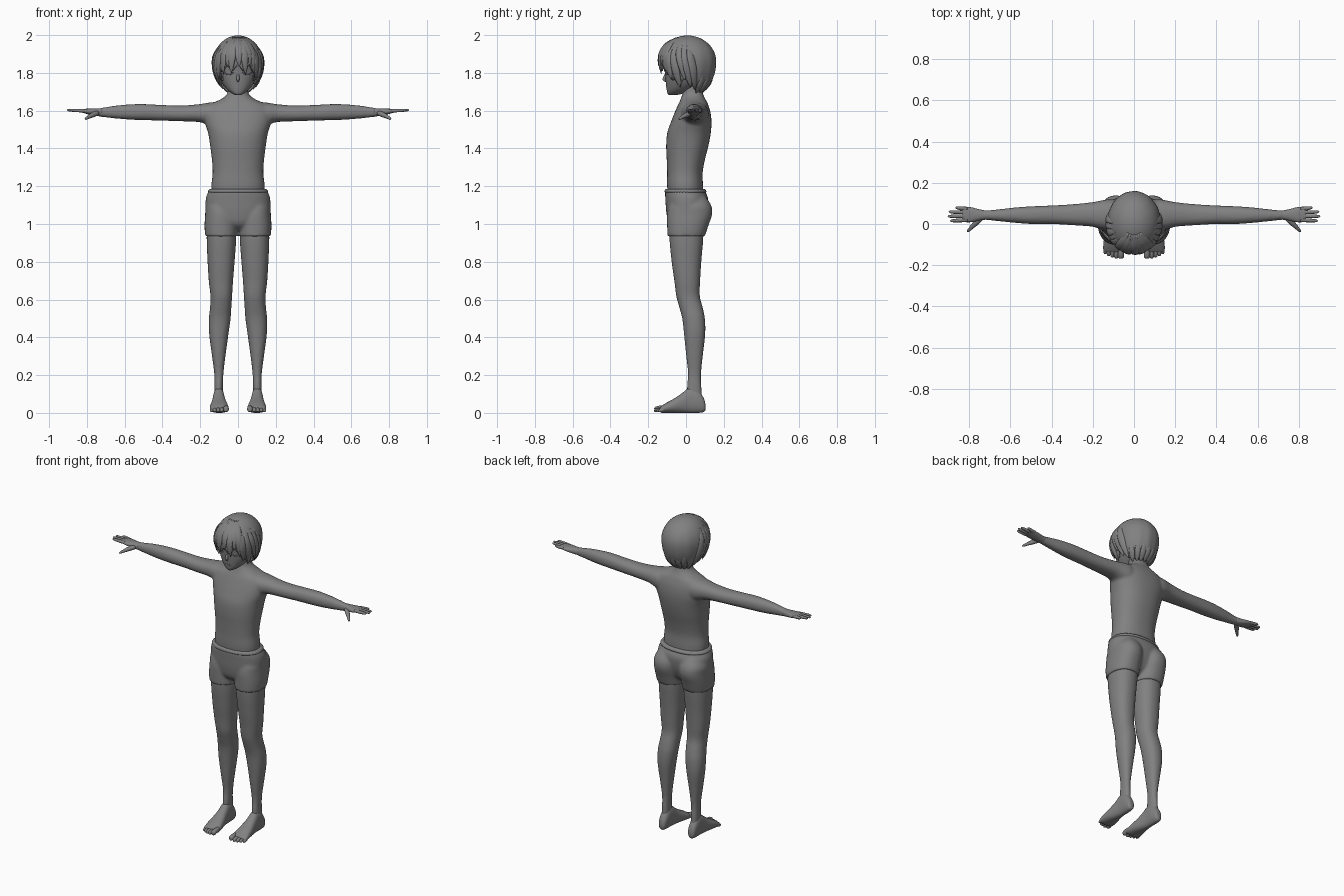
import bpy, bmesh, math, random
from mathutils import Vector

if "Cube" in bpy.data.objects:
    bpy.data.objects.remove(bpy.data.objects["Cube"])

random.seed(4)
grey = bpy.data.materials.new("plain grey")
grey.diffuse_color = (0.22, 0.22, 0.22, 1)
grey.use_nodes = True
grey.node_tree.nodes["Principled BSDF"].inputs["Base Color"].default_value = grey.diffuse_color


def finish(bm, name, voxel=0, smooth=4):
    """Turn a bmesh into a smooth-shaded object, optionally fused by voxels."""
    bmesh.ops.recalc_face_normals(bm, faces=bm.faces)
    me = bpy.data.meshes.new(name)
    bm.to_mesh(me)
    bm.free()
    me.materials.append(grey)
    for p in me.polygons:
        p.use_smooth = True
    ob = bpy.data.objects.new(name, me)
    bpy.context.collection.objects.link(ob)
    if voxel:
        m = ob.modifiers.new("fuse", 'REMESH')
        m.mode, m.voxel_size, m.use_smooth_shade = 'VOXEL', voxel, True
        m = ob.modifiers.new("soften", 'SMOOTH')
        m.factor, m.iterations = 0.5, smooth
    return ob


def skin(bm, rings):
    """Bridge rings of points and cap both ends."""
    vs = [[bm.verts.new(p) for p in r] for r in rings]
    n = len(vs[0])
    for a, b in zip(vs, vs[1:]):
        for i in range(n):
            j = (i + 1) % n
            bm.faces.new((a[i], a[j], b[j], b[i]))
    bm.faces.new(vs[0])
    bm.faces.new(vs[-1])


def spline(rows, sub):
    """Catmull-Rom interpolation of equal-length tuples."""
    out = []
    for i in range(len(rows) - 1):
        p0, p1, p2 = rows[max(i - 1, 0)], rows[i], rows[i + 1]
        p3 = rows[min(i + 2, len(rows) - 1)]
        for k in range(sub):
            t = k / sub
            out.append([b + 0.5 * t * (c - a + t * (2 * a - 5 * b + 4 * c - d + t * (3 * (b - c) + d - a)))
                        for a, b, c, d in zip(p0, p1, p2, p3)])
    return out + [list(rows[-1])]


def loft(bm, rows, axis='z', s=1, n=32, sub=4, e=2.25):
    """Rows are (position on axis, min a, max a, min b, max b)."""
    rings = []
    for t, a0, a1, b0, b1 in spline(rows, sub):
        ring = []
        for i in range(n):
            c, d = math.cos(math.tau * i / n), math.sin(math.tau * i / n)
            a = (a0 + a1) / 2 + (a1 - a0) / 2 * math.copysign(abs(c) ** (2 / e), c)
            b = (b0 + b1) / 2 + (b1 - b0) / 2 * math.copysign(abs(d) ** (2 / e), d)
            p = {'z': (a, b, t), 'x': (t, a, b), 'y': (a, t, b)}[axis]
            ring.append((p[0] * s, p[1], p[2]))
        rings.append(ring)
    skin(bm, rings)


def tube(bm, pts, radii, out=(0, 0, 1), flat=1, s=1, n=10, sub=3):
    """Tapered tube along points; flat < 1 thins it along the out direction."""
    rows = spline([(*p, r) for p, r in zip(pts, radii)], sub)
    rings = []
    for i, row in enumerate(rows):
        p, r = Vector(row[:3]), max(row[3], 0.0005)
        tan = Vector(rows[min(i + 1, len(rows) - 1)][:3]) - Vector(rows[max(i - 1, 0)][:3])
        side = tan.cross(Vector(out)).normalized()
        up = side.cross(tan).normalized()
        ring = []
        for k in range(n):
            a = math.tau * k / n
            q = p + side * r * math.cos(a) + up * r * flat * math.sin(a)
            ring.append((q.x * s, q.y, q.z))
        rings.append(ring)
    skin(bm, rings)


def sym(rows):
    return [(z, -w, w, f, b) for z, w, f, b in rows]


# body: torso with neck, arms and legs fused together
bm = bmesh.new()
loft(bm, sym([(1.10, .135, -.09, .09), (1.20, .141, -.10, .09), (1.27, .134, -.10, .088),
              (1.34, .138, -.102, .10), (1.41, .147, -.105, .118), (1.48, .158, -.10, .131),
              (1.54, .176, -.08, .135), (1.59, .18, -.06, .13), (1.625, .165, -.045, .12),
              (1.645, .125, -.035, .112), (1.662, .088, -.028, .102), (1.685, .06, -.02, .092),
              (1.715, .052, -.015, .086), (1.77, .05, -.01, .085)]), n=48)
arm = [(.06, -.02, .11, 1.53, 1.63), (.12, -.03, .12, 1.515, 1.645), (.17, -.022, .112, 1.53, 1.64),
       (.21, -.012, .105, 1.54, 1.634), (.30, -.006, .096, 1.544, 1.627), (.40, 0, .09, 1.547, 1.63),
       (.50, 0, .086, 1.55, 1.635), (.58, .006, .08, 1.553, 1.633), (.66, .014, .071, 1.56, 1.625),
       (.72, .02, .066, 1.567, 1.615), (.76, .02, .068, 1.573, 1.61)]
leg = [(1.02, .012, .16, -.08, .09), (.93, .009, .166, -.088, .092), (.80, .018, .161, -.076, .081),
       (.70, .026, .155, -.062, .075), (.62, .031, .146, -.052, .073), (.56, .035, .148, -.036, .088),
       (.50, .039, .154, -.02, .1), (.42, .05, .153, -.011, .102), (.31, .065, .139, 0, .09),
       (.21, .077, .126, .01, .08), (.13, .08, .125, .005, .082), (.05, .08, .125, .01, .085)]
for s in (-1, 1):
    loft(bm, arm, 'x', s)
    loft(bm, leg, 'z', s)
finish(bm, "body", 0.008, 5)

# shorts: pelvis and two short legs
bm = bmesh.new()
loft(bm, sym([(.965, .05, -.05, .05), (1.0, .13, -.09, .085), (1.06, .168, -.104, .11),
              (1.13, .171, -.109, .118), (1.165, .16, -.111, .105), (1.185, .15, -.108, .099)]), n=48)
for s in (-1, 1):
    loft(bm, [(.935, .004, .174, -.098, .1), (.99, .004, .177, -.1, .118), (1.05, .004, .174, -.1, .138),
              (1.10, .008, .17, -.09, .133), (1.15, .03, .14, -.07, .1)], 'z', s)
finish(bm, "shorts", 0.008, 4)

# waistband seam
bm = bmesh.new()
loft(bm, sym([(1.165, .156, -.109, .104), (1.172, .16, -.113, .108), (1.18, .156, -.112, .105),
              (1.186, .149, -.108, .099)]), n=48)
finish(bm, "waistband")

# hands: palm, four fingers and thumb
bm = bmesh.new()
palm = [(.72, .021, .065, 1.57, 1.613), (.75, .017, .071, 1.572, 1.612), (.79, .009, .081, 1.58, 1.611),
        (.82, .009, .084, 1.588, 1.609), (.835, .013, .081, 1.592, 1.607)]
fingers = [(.019, .014, .893), (.038, .037, .905), (.056, .06, .9), (.074, .081, .868)]
for s in (-1, 1):
    loft(bm, palm, 'x', s, 20)
    for y0, y1, tip in fingers:
        xs = [.81, .84, .81 + (tip - .81) * .7, tip - .006, tip]
        pts = [(x, y0 + (y1 - y0) * i / 4, 1.599 + .0015 * i) for i, x in enumerate(xs)]
        tube(bm, pts, (.009, .0095, .0085, .006, .001), s=s)
    tube(bm, [(.745, .028, 1.588), (.77, .003, 1.577), (.79, -.017, 1.567), (.806, -.034, 1.557),
              (.81, -.038, 1.554)], (.014, .013, .0095, .006, .001), s=s)
finish(bm, "hands")

# feet: sole, heel and five toes
bm = bmesh.new()
foot = [(.103, .09, .115, .015, .045), (.093, .08, .126, .004, .08), (.06, .074, .131, 0, .125),
        (.02, .072, .132, 0, .135), (-.02, .066, .137, 0, .105), (-.06, .057, .144, 0, .078),
        (-.10, .05, .149, 0, .056), (-.125, .05, .149, 0, .04), (-.137, .056, .145, .004, .03)]
toes = [(.063, .015, -.168), (.086, .0105, -.168), (.105, .01, -.163), (.123, .0095, -.156), (.14, .009, -.146)]
for s in (-1, 1):
    loft(bm, foot, 'y', s, 28)
    for x, r, tip in toes:
        tube(bm, [(x, -.11, r + .012), (x, tip + .028, r + .009), (x, tip + .01, r + .003),
                  (x, tip + .002, r), (x, tip, r)], (r * .9, r, r, r * .6, .001), s=s)
finish(bm, "feet")

# head
bm = bmesh.new()
loft(bm, sym([(1.682, .012, -.088, -.055), (1.69, .03, -.097, -.02), (1.71, .056, -.102, .02),
              (1.74, .08, -.106, .07), (1.77, .095, -.109, .10), (1.81, .105, -.112, .12),
              (1.86, .112, -.118, .135), (1.91, .105, -.11, .125), (1.95, .08, -.075, .095),
              (1.97, .03, -.03, .05)]), n=48)
finish(bm, "head")


def face_point(x, z, rx, yf, yb):
    """Point on the front of the face at a given height."""
    return (x, (yf + yb) / 2 - (yb - yf) / 2 * (1 - abs(x / rx) ** 2.25) ** (1 / 2.25) - .0005, z)


# nose, closed eyelids and mouth
bm = bmesh.new()
tube(bm, [(0, -.103, 1.812), (0, -.109, 1.785), (0, -.116, 1.766), (0, -.104, 1.754)],
     (.003, .007, .0085, .004), (0, -1, 0))
finish(bm, "nose")
bm = bmesh.new()
for s in (-1, 1):
    lid = [face_point(.022 + .054 * k / 6, 1.803 - .012 * math.sin(math.pi * k / 6), .104, -.111, .118)
           for k in range(7)]
    tube(bm, lid, (.0008, .002, .003, .003, .003, .002, .0008), (0, -1, 0), .7, s, 6)
finish(bm, "eyelids")
bm = bmesh.new()
tube(bm, [face_point(x, 1.724, .066, -.104, .045) for x in (-.018, -.009, 0, .009, .018)],
     (.0005, .002, .0025, .002, .0005), (0, -1, 0), .7, 1, 6)
finish(bm, "mouth")


# hair cap: ellipsoid shell with a jagged lower edge
def hair_point(a, phi, k=1.0):
    c, d = math.cos(phi), math.sin(phi)
    return Vector((.13 * k * c * math.sin(a), .008 - .152 * k * c * math.cos(a),
                   1.86 + (.138 if d > 0 else .19) * d))


def edge_phi(a):
    deg = abs(math.degrees((a + math.pi) % math.tau - math.pi))
    zig = abs((deg / 14) % 2 - 1)
    if deg < 48:
        z = 1.805 + .04 * zig
    elif deg < 110:
        z = 1.735 + .035 * zig
    else:
        z = 1.697 + .02 * zig
    return math.asin((z - 1.86) / .19)


N, M = 120, 18
bm = bmesh.new()
grid = []
for j in range(M + 1):
    row = []
    for i in range(N):
        a = math.tau * i / N
        phi = math.pi / 2 + (edge_phi(a) - math.pi / 2) * j / M
        row.append(bm.verts.new(hair_point(a, phi, 1 + .012 * math.sin(a * 13) * (j / M) ** 2)))
    grid.append(row)
for j in range(M):
    for i in range(N):
        k = (i + 1) % N
        bm.faces.new((grid[j][i], grid[j + 1][i], grid[j + 1][k], grid[j][k]))
bmesh.ops.remove_doubles(bm, verts=bm.verts, dist=1e-5)
cap = finish(bm, "hair_cap")
cap.modifiers.new("thickness", 'SOLIDIFY').thickness = 0.012

# hair locks: flat tapered strands over the fringe, temples and sides
bm = bmesh.new()
for deg in range(-112, 113, 14):
    a = math.radians(deg)
    front = abs(deg) < 48
    tip = edge_phi(a) - random.uniform(.02, .09)
    top = math.radians(66 if front else 38)
    flick = 1.02 if front else random.uniform(1.0, 1.07)
    drift = random.uniform(-.1, .1)
    pts = [hair_point(a * (.8 + .2 * t) + drift * t, top + (tip - top) * t, k)
           for t, k in ((0, .97), (.3, 1.0), (.6, 1.015), (.85, 1.01), (1, flick))]
    out = (math.sin(a), -math.cos(a), .15)
    tube(bm, pts, (.006, .02, .021, .014, .0008), out, .35, 1, 10)
finish(bm, "hair_locks")

# nape locks along the lower back of the hair
bm = bmesh.new()
for deg in range(126, 235, 18):
    a = math.radians(deg)
    pts = [hair_point(a, p, k) for p, k in ((-.35, .97), (-.65, .99), (-.9, .99), (-1.1, 1.06))]
    tube(bm, pts, (.008, .017, .013, .0008), (math.sin(a), -math.cos(a), .1), .35, 1, 10)
finish(bm, "nape_locks")
